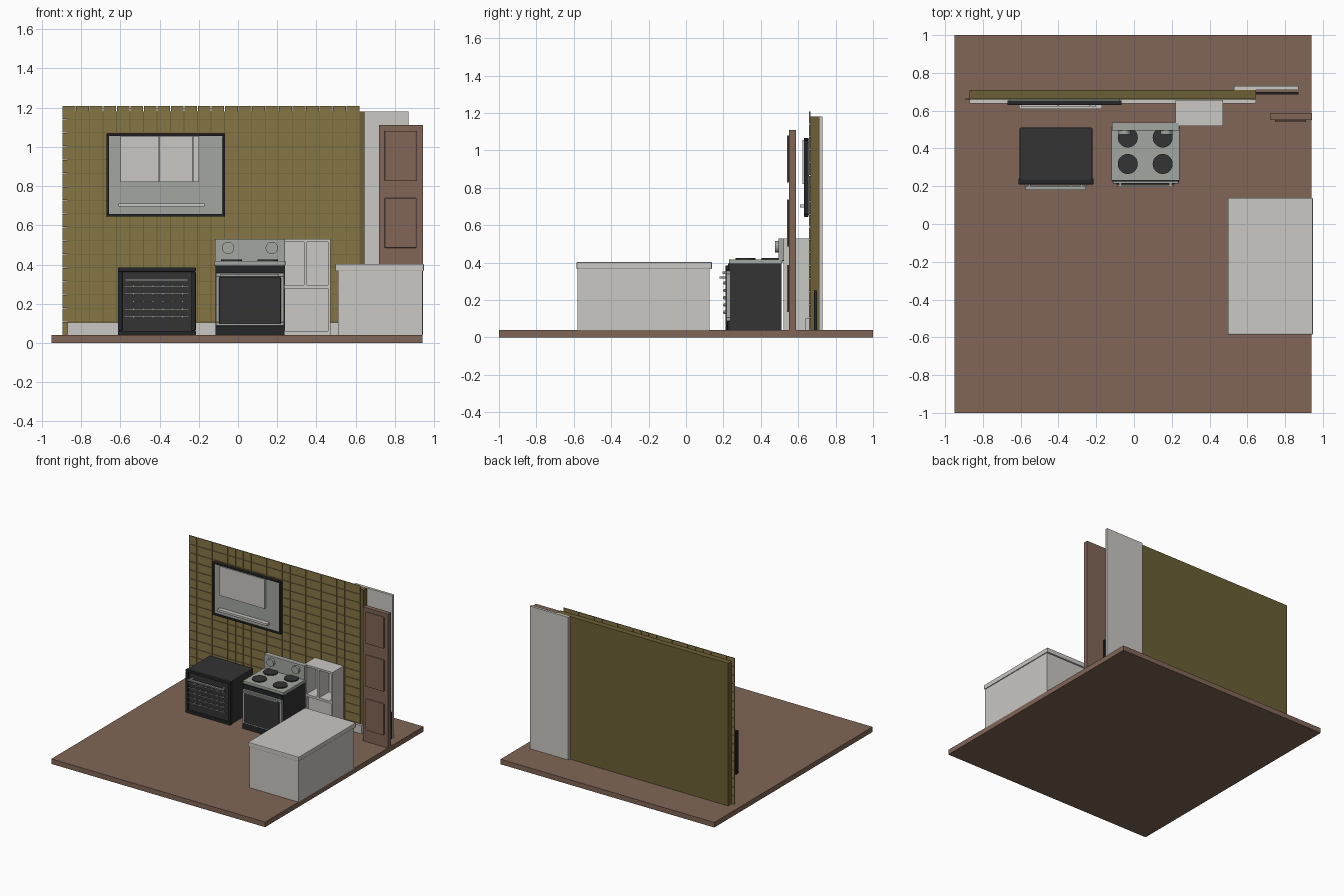
import bpy, bmesh, math
from mathutils import Matrix, Vector

cube = bpy.data.objects.get("Cube")
if cube:
    bpy.data.objects.remove(cube, do_unlink=True)


def material(name, r, g, b):
    m = bpy.data.materials.new(name)
    m.use_nodes = True
    m.diffuse_color = (r, g, b, 1)
    m.node_tree.nodes["Principled BSDF"].inputs["Base Color"].default_value = (r, g, b, 1)
    return m


brown = material("brown wood", 0.22, 0.13, 0.094)
olive = material("olive tile", 0.24, 0.18, 0.06)
dark_olive = material("dark olive wall", 0.15, 0.115, 0.035)
white = material("off white", 0.59, 0.58, 0.55)
grey = material("steel grey", 0.36, 0.38, 0.35)
charcoal = material("charcoal", 0.033, 0.033, 0.034)
black = material("soft black", 0.018, 0.019, 0.021)


def add_box(bm, x, y, z):
    size = Vector((x[1] - x[0], y[1] - y[0], z[1] - z[0]))
    mid = Vector((x[0] + x[1], y[0] + y[1], z[0] + z[1])) / 2
    bmesh.ops.create_cube(bm, size=1, matrix=Matrix.Translation(mid) @ Matrix.Diagonal(size).to_4x4())


def finish(name, bm, mat, bevel=0):
    mesh = bpy.data.meshes.new(name)
    bm.to_mesh(mesh)
    bm.free()
    mesh.materials.append(mat)
    ob = bpy.data.objects.new(name, mesh)
    bpy.context.collection.objects.link(ob)
    if bevel:
        mod = ob.modifiers.new("soft edges", "BEVEL")
        mod.width = bevel
        mod.segments = 2
    return ob


def boxes(name, mat, parts, bevel=0):
    bm = bmesh.new()
    for part in parts:
        add_box(bm, *part)
    return finish(name, bm, mat, bevel)


def box(name, mat, x, y, z, bevel=0):
    return boxes(name, mat, [(x, y, z)], bevel)


def frame(name, mat, x, y, z, w, bevel=0):
    """Rectangular border of width w, lying in the xz plane."""
    return boxes(name, mat, [
        (x, y, (z[0], z[0] + w)), (x, y, (z[1] - w, z[1])),
        ((x[0], x[0] + w), y, (z[0] + w, z[1] - w)),
        ((x[1] - w, x[1]), y, (z[0] + w, z[1] - w))], bevel)


def discs(name, mat, centres, radius, depth, facing_front=False):
    bm = bmesh.new()
    turn = Matrix.Rotation(math.pi / 2, 4, "X") if facing_front else Matrix()
    for c in centres:
        bmesh.ops.create_cone(bm, cap_ends=True, segments=32, radius1=radius, radius2=radius,
                              depth=depth, matrix=Matrix.Translation(c) @ turn)
    return finish(name, bm, mat)


GROUND = 0.04

# Floor and walls
box("floor", brown, (-0.95, 0.94), (-1, 1), (0, GROUND))
box("back_wall", dark_olive, (-0.87, 0.645), (0.665, 0.71), (GROUND, 1.18))
box("side_wall_panel", white, (0.53, 0.87), (0.71, 0.73), (GROUND, 1.18))
box("dark_skirting", black, (0.645, 0.87), (0.685, 0.70), (GROUND, 0.25))
box("baseboard", white, (-0.87, 0.645), (0.638, 0.66), (GROUND, 0.105))

# Square wall tiles with narrow open joints
columns, rows, gap = 22, 17, 0.0015
step_x, step_z = 1.515 / columns, 1.17 / rows
boxes("wall_tiles", olive, [
    ((-0.895 + i * step_x + gap, -0.895 + (i + 1) * step_x - gap), (0.658, 0.665),
     (GROUND + j * step_z + gap, GROUND + (j + 1) * step_z - gap))
    for i in range(columns) for j in range(rows)])

# Window with a dark frame, curtains and a rail
frame("window_frame", black, (-0.67, -0.065), (0.63, 0.655), (0.645, 1.067), 0.013, 0.003)
box("window_pane", grey, (-0.66, -0.075), (0.642, 0.658), (0.655, 1.06))
boxes("curtains", white, [(x, (0.622, 0.642), (0.82, 1.055)) for x in
                          ((-0.598, -0.402), (-0.4, -0.232), (-0.23, -0.2))])
box("window_rail", white, (-0.61, -0.17), (0.61, 0.642), (0.695, 0.712))

# Dark cabinet with a front rack
box("rack_cabinet", charcoal, (-0.605, -0.22), (0.225, 0.51), (GROUND, 0.385), 0.006)
frame("rack_cabinet_border", black, (-0.612, -0.215), (0.21, 0.24), (GROUND, 0.385), 0.022, 0.004)
box("rack_cabinet_handle", grey, (-0.575, -0.255), (0.18, 0.198), (0.316, 0.326))
boxes("handle_posts", grey, [((x, x + 0.012), (0.19, 0.226), (0.315, 0.327)) for x in (-0.56, -0.282)])
levels = [0.13 + 0.039 * i for i in range(5)]
boxes("rack_bars", grey, [((-0.58, -0.25), (0.198, 0.206), (z, z + 0.007)) for z in levels])
boxes("rack_pegs", grey, [((x, x + 0.004), (0.2, 0.226), (z - 0.004, z + 0.013)) for z in levels
                          for x in [-0.535 + 0.05 * i for i in range(6)]])

# Stove
box("stove_body", charcoal, (-0.115, 0.238), (0.235, 0.51), (GROUND, 0.395))
box("stove_control_strip", black, (-0.115, 0.238), (0.225, 0.236), (0.36, 0.395))
box("stove_drawer", black, (-0.115, 0.238), (0.22, 0.236), (GROUND, 0.085), 0.003)
frame("oven_door_frame", grey, (-0.112, 0.235), (0.215, 0.236), (0.088, 0.357), 0.018, 0.002)
box("oven_window", charcoal, (-0.096, 0.218), (0.21, 0.236), (0.096, 0.335), 0.005)
box("oven_handle", grey, (-0.09, 0.21), (0.195, 0.207), (0.34, 0.352))
boxes("oven_handle_posts", grey, [((x, x + 0.014), (0.2, 0.22), (0.34, 0.352)) for x in (-0.08, 0.186)])
box("cooktop", grey, (-0.12, 0.242), (0.23, 0.515), (0.395, 0.418), 0.004)
burner_places = [(x, y, 0.42) for x in (-0.033, 0.152) for y in (0.318, 0.458)]
discs("burners", charcoal, burner_places, 0.053, 0.012)
box("stove_backguard", grey, (-0.117, 0.24), (0.495, 0.537), (0.41, 0.53), 0.003)
discs("stove_knobs", grey, [(x, 0.486, 0.485) for x in (-0.05, 0.172)], 0.031, 0.022, True)

# White shelf unit: two upper bays over one lower bay
front, rear = 0.52, 0.657
deep = (front, rear)
boxes("shelf_unit", white, [
    ((0.22, 0.24), deep, (GROUND, 0.53)), ((0.458, 0.472), deep, (GROUND, 0.53)),
    ((0.24, 0.458), deep, (0.515, 0.53)), ((0.24, 0.458), deep, (0.277, 0.295)),
    ((0.24, 0.458), deep, (GROUND, 0.06)), ((0.336, 0.352), deep, (0.295, 0.515)),
    ((0.24, 0.458), (0.645, rear), (0.06, 0.515)),
    ((0.24, 0.458), (0.55, 0.56), (0.06, 0.277))])

# Counter island
box("counter_body", white, (0.51, 0.94), (-0.58, 0.125), (GROUND, 0.366))
box("counter_top", white, (0.497, 0.947), (-0.585, 0.138), (0.366, 0.403), 0.004)

# Free standing panelled door
box("door", brown, (0.72, 0.942), (0.55, 0.587), (GROUND, 1.11))
boxes("door_panels", brown, [((0.747, 0.91), (0.539, 0.55), (z, z + 0.253))
                             for z in (0.135, 0.485, 0.828)], 0.004)
